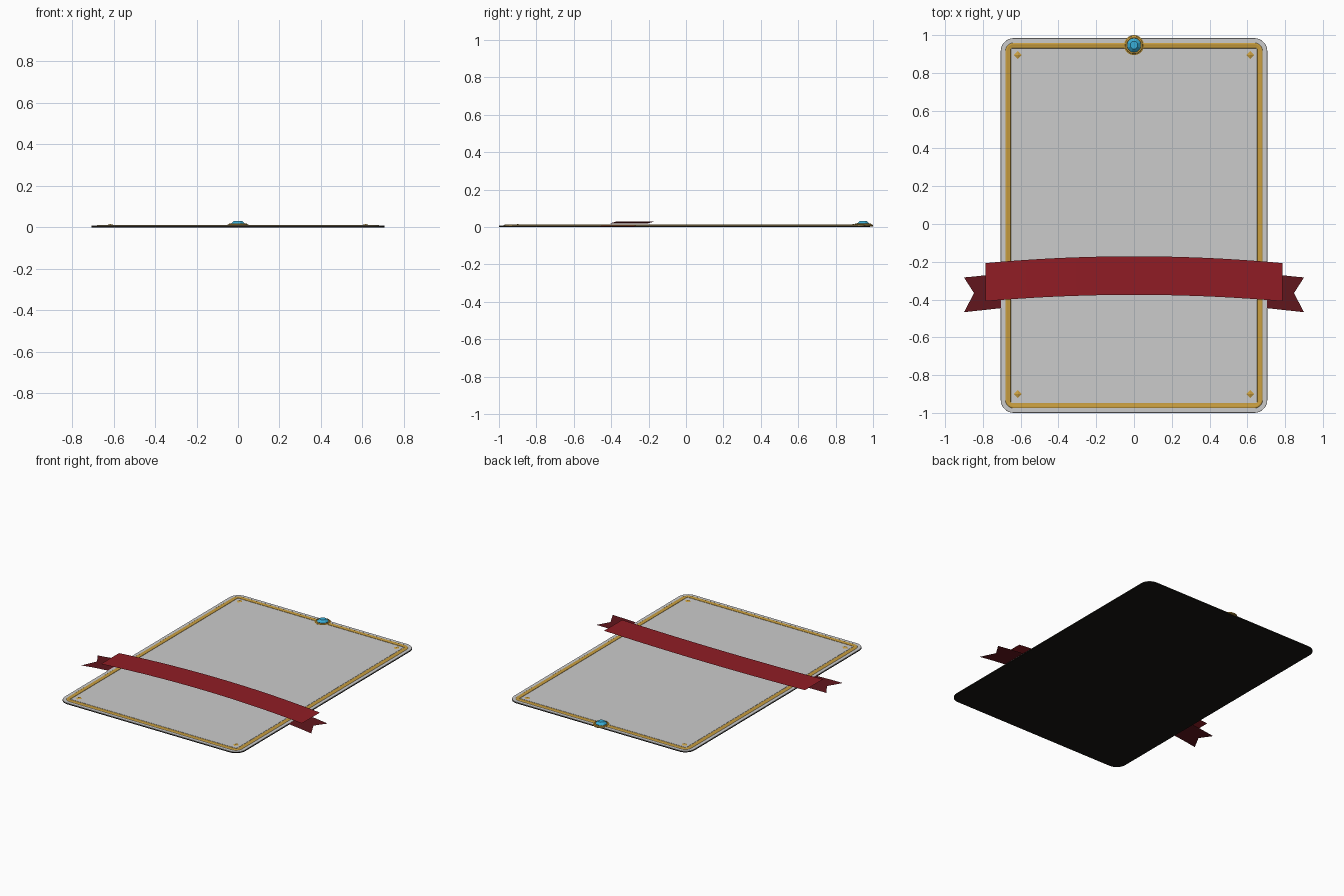
import bpy, bmesh
from math import sin, cos, pi

if "Cube" in bpy.data.objects:
    bpy.data.objects.remove(bpy.data.objects["Cube"])


def material(name, rgb):
    m = bpy.data.materials.new(name)
    m.diffuse_color = (*rgb, 1)
    m.use_nodes = True
    m.node_tree.nodes["Principled BSDF"].inputs["Base Color"].default_value = m.diffuse_color
    return m


GOLD = material("gold", (0.58, 0.34, 0.05))
RED = material("red_cloth", (0.28, 0.012, 0.018))
DARK_RED = material("dark_red_cloth", (0.12, 0.008, 0.012))
BLUE = material("blue_gem", (0.04, 0.42, 0.68))
BLACK = material("black_back", (0.009, 0.008, 0.006))


def loft(name, loops, mat=None, caps=True, closed=True, smooth=None):
    """Join successive point loops with quads, optionally capping both ends."""
    bm = bmesh.new()
    rows = [[bm.verts.new(p) for p in loop] for loop in loops]
    n = len(rows[0])
    for a, b in zip(rows, rows[1:]):
        for i in range(n if closed else n - 1):
            j = (i + 1) % n
            bm.faces.new((a[i], a[j], b[j], b[i]))
    if caps:
        bm.faces.new(rows[0][::-1])
        bm.faces.new(rows[-1])
    if closed:
        bmesh.ops.recalc_face_normals(bm, faces=bm.faces)
    me = bpy.data.meshes.new(name)
    bm.to_mesh(me)
    bm.free()
    ob = bpy.data.objects.new(name, me)
    bpy.context.collection.objects.link(ob)
    if mat:
        me.materials.append(mat)
    if smooth:
        bpy.ops.object.select_all(action='DESELECT')
        ob.select_set(True)
        bpy.context.view_layer.objects.active = ob
        bpy.ops.object.shade_smooth_by_angle(angle=smooth)
    return ob


W, TOP, BOTTOM = 0.706, 0.984, -1.0


def card_loop(inset, r, z, seg=8):
    """Rounded rectangle following the card outline at a given inset."""
    x, t, b = W - inset - r, TOP - inset - r, BOTTOM + inset + r
    pts = []
    for k, (cx, cy) in enumerate([(x, t), (-x, t), (-x, b), (x, b)]):
        for i in range(seg + 1):
            a = (k + i / seg) * pi / 2
            pts.append((cx + r * cos(a), cy + r * sin(a), z))
    return pts


def ring(r, z, n, cx=0, cy=0, turn=0):
    return [(cx + r * cos(turn + 2 * pi * i / n), cy + r * sin(turn + 2 * pi * i / n), z)
            for i in range(n)]


# Card: black backing, grey face, raised inner panel
loft("card_back", [card_loop(0, .07, 0), card_loop(0, .07, .007)], BLACK)
loft("card_face", [card_loop(0, .07, .007), card_loop(.001, .069, .009)])
loft("inner_panel", [card_loop(.057, .003, .008), card_loop(.057, .003, .0105)])

# Gold frame with a raised outer bead and a flat inner lip
frame = [(.024, .046, .008), (.026, .044, .011), (.030, .040, .0125), (.035, .035, .0125),
         (.039, .031, .011), (.053, .006, .0108), (.054, .005, .008)]
loft("gold_frame", [card_loop(*f) for f in frame], GOLD, caps=False, smooth=0.7)

# Corner studs: low four-sided pyramids
for label, x, y in (("top_right", .615, .895), ("top_left", -.615, .895),
                    ("bottom_right", .615, -.90), ("bottom_left", -.615, -.90)):
    loft("corner_stud_" + label,
         [ring(.023, .010, 4, x, y), ring(.001, .016, 4, x, y)], GOLD)

# Medallion at the top edge: disc, rolled rim and faceted gem
CY = .947
loft("medallion_base", [ring(r, z, 32, 0, CY) for r, z in
                        ((.051, .004), (.053, .006), (.053, .011), (.050, .013))], GOLD, smooth=0.6)
bpy.ops.mesh.primitive_torus_add(major_segments=32, minor_segments=8, major_radius=.042,
                                 minor_radius=.005, location=(0, CY, .013))
rim = bpy.context.object
rim.name = "medallion_rim"
rim.data.materials.append(GOLD)
bpy.ops.object.shade_smooth_by_angle(angle=1.0)
loft("gem", [ring(r, z, 8, 0, CY, pi / 8) for r, z in
             ((.034, .012), (.038, .017), (.021, .032))], BLUE)

# Ribbon: thin band arched both upwards and across the card
N = 24
lower, upper = [], []
for i in range(N + 1):
    t = 2 * i / N - 1
    x, z = .786 * t, .029 - .010 * t * t
    lower.append((x, -.375 - .034 * t * t, z))
    upper.append((x, -.171 - .036 * t * t, z))
loft("ribbon", [lower, upper], RED, caps=False, closed=False, smooth=0.5)

# Swallow-tail ribbon ends tucked behind the band
for side, s in (("right", 1), ("left", -1)):
    low = [(.69, -.444, .0085), (.80, -.456, .0062), (.847, -.461, .0038), (.90, -.467, .001)]
    mid = [(.69, -.352, .0085), (.80, -.361, .0062), (.847, -.366, .0038)]
    top = [(.69, -.262, .0085), (.80, -.273, .0062), (.847, -.278, .0038), (.90, -.283, .001)]
    bm = bmesh.new()
    rows = [[bm.verts.new((s * x, y, z)) for x, y, z in r] for r in (low, mid, top)]
    L, M, T = rows
    faces = []
    for a, b in ((L, M), (M, T)):
        for i in range(2):
            faces.append((a[i], a[i + 1], b[i + 1], b[i]))
    faces += [(L[2], L[3], M[2]), (M[2], T[3], T[2])]
    for f in faces:
        bm.faces.new(f if s > 0 else f[::-1])
    me = bpy.data.meshes.new("ribbon_tail_" + side)
    bm.to_mesh(me)
    bm.free()
    me.materials.append(DARK_RED)
    bpy.context.collection.objects.link(bpy.data.objects.new("ribbon_tail_" + side, me))
